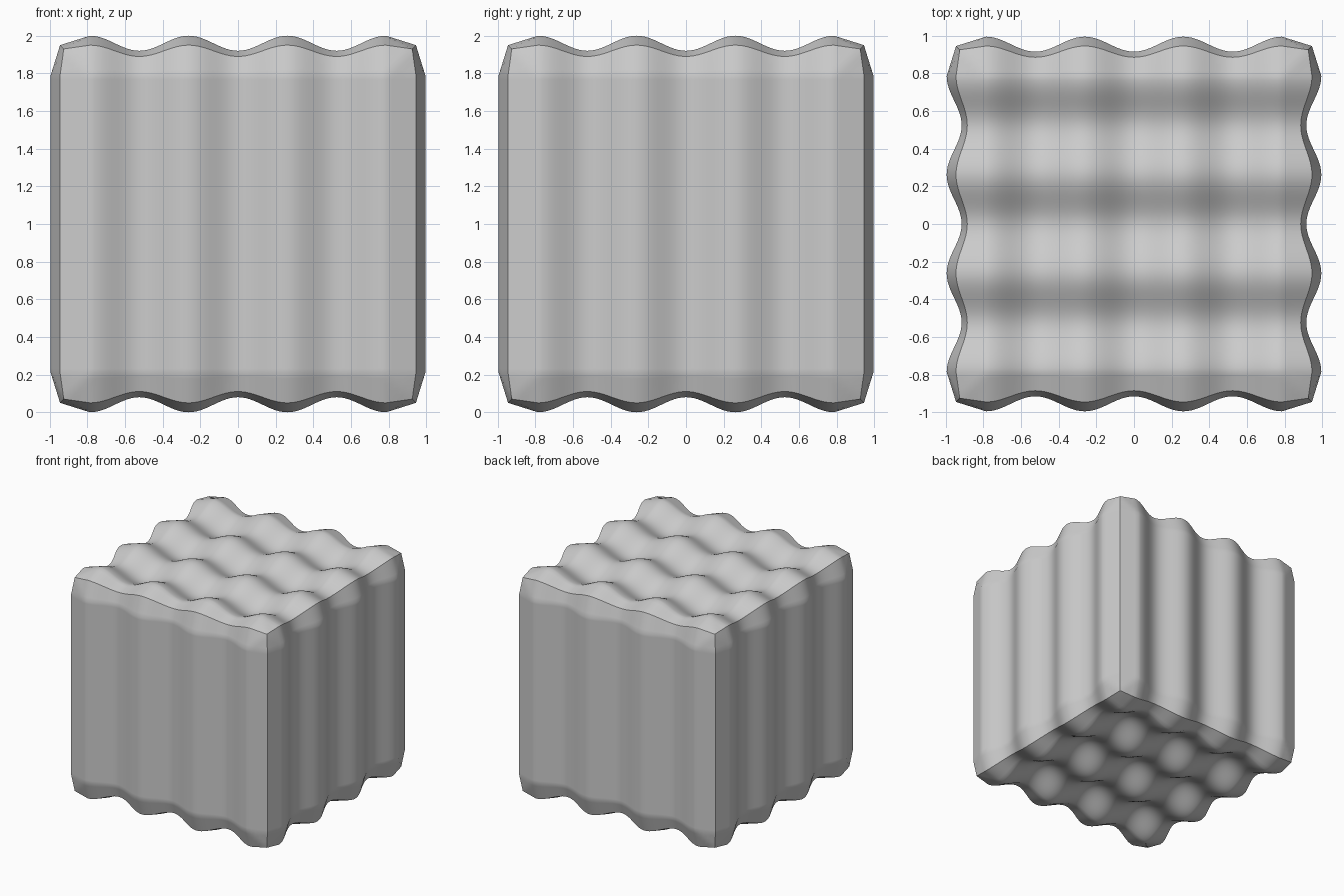
import bpy
import bmesh
from math import cos, pi
from mathutils import Vector

if "Cube" in bpy.data.objects:
    bpy.data.objects.remove(bpy.data.objects["Cube"], do_unlink=True)

CREST = 0.79           # outermost wave crest, where the bevel strip starts
RIM = 0.95             # position of the cube edges
WAVE = CREST * 2 / 3   # wavelength


def wave(t):
    """Depth below the crests of the corrugation."""
    return 0.04 * (1 + cos(2 * pi * t / WAVE)) if abs(t) < CREST else 0.0


def strip(t):
    """How far across the outer bevel strip, 0 to 1."""
    return min(max((abs(t) - CREST) / (RIM - CREST), 0), 1)


def rim_shift(t, a, cross_wave, b):
    """Slide the strip so that neighbouring faces meet on the same edge."""
    if a == 0:
        return t
    edge = RIM - 0.75 * cross_wave - 0.02 * b
    return (CREST + (edge - CREST) * a) * (1 if t > 0 else -1)


def wavy_face(bm, normal, across, up, crossed):
    """One face of the block; crossed faces have waves both ways."""
    rows = []
    for t in LINES:
        row = []
        for s in LINES:
            a, b = strip(s), strip(t)
            ws, wt = wave(s), wave(t) if crossed else 0.0
            drop = (ws + wt) * (1 - 0.25 * max(a, b))
            drop += 0.05 * max(a, b) + 0.02 * min(a, b)
            p = normal * (1 - drop)
            p += across * rim_shift(s, a, wt, b) + up * rim_shift(t, b, ws, a)
            row.append(bm.verts.new((p.x * 0.995, p.y * 0.995, p.z + 1)))
        rows.append(row)
    for low, high in zip(rows, rows[1:]):
        for i in range(len(low) - 1):
            bm.faces.new((low[i], low[i + 1], high[i + 1], high[i]))


# Grid lines shared by all faces: bevel strip, waves, bevel strip
STEPS = 72
BEVEL = 5
outer = [CREST + (RIM - CREST) * i / BEVEL for i in range(1, BEVEL + 1)]
LINES = [-t for t in reversed(outer)]
LINES += [CREST * (2 * i / STEPS - 1) for i in range(STEPS + 1)]
LINES += outer

# Six wavy faces welded into one block
bm = bmesh.new()
X, Y, Z = Vector((1, 0, 0)), Vector((0, 1, 0)), Vector((0, 0, 1))
for side in (X, Y, -X, -Y):
    wavy_face(bm, side, Z.cross(side), Z, False)
wavy_face(bm, Z, X, Y, True)
wavy_face(bm, -Z, X, -Y, True)
bmesh.ops.remove_doubles(bm, verts=bm.verts, dist=0.0005)
bmesh.ops.recalc_face_normals(bm, faces=bm.faces)
mesh = bpy.data.meshes.new("corrugated_block")
bm.to_mesh(mesh)
bm.free()
block = bpy.data.objects.new("corrugated_block", mesh)
bpy.context.collection.objects.link(block)

# Plain grey finish
grey = bpy.data.materials.new("plain_grey")
grey.use_nodes = True
colour = (0.6, 0.6, 0.6, 1)
grey.diffuse_color = colour
grey.node_tree.nodes["Principled BSDF"].inputs["Base Color"].default_value = colour
mesh.materials.append(grey)

# Smooth waves, sharp cube edges
bpy.ops.object.select_all(action="DESELECT")
block.select_set(True)
bpy.context.view_layer.objects.active = block
bpy.ops.object.shade_smooth_by_angle(angle=pi / 6)
